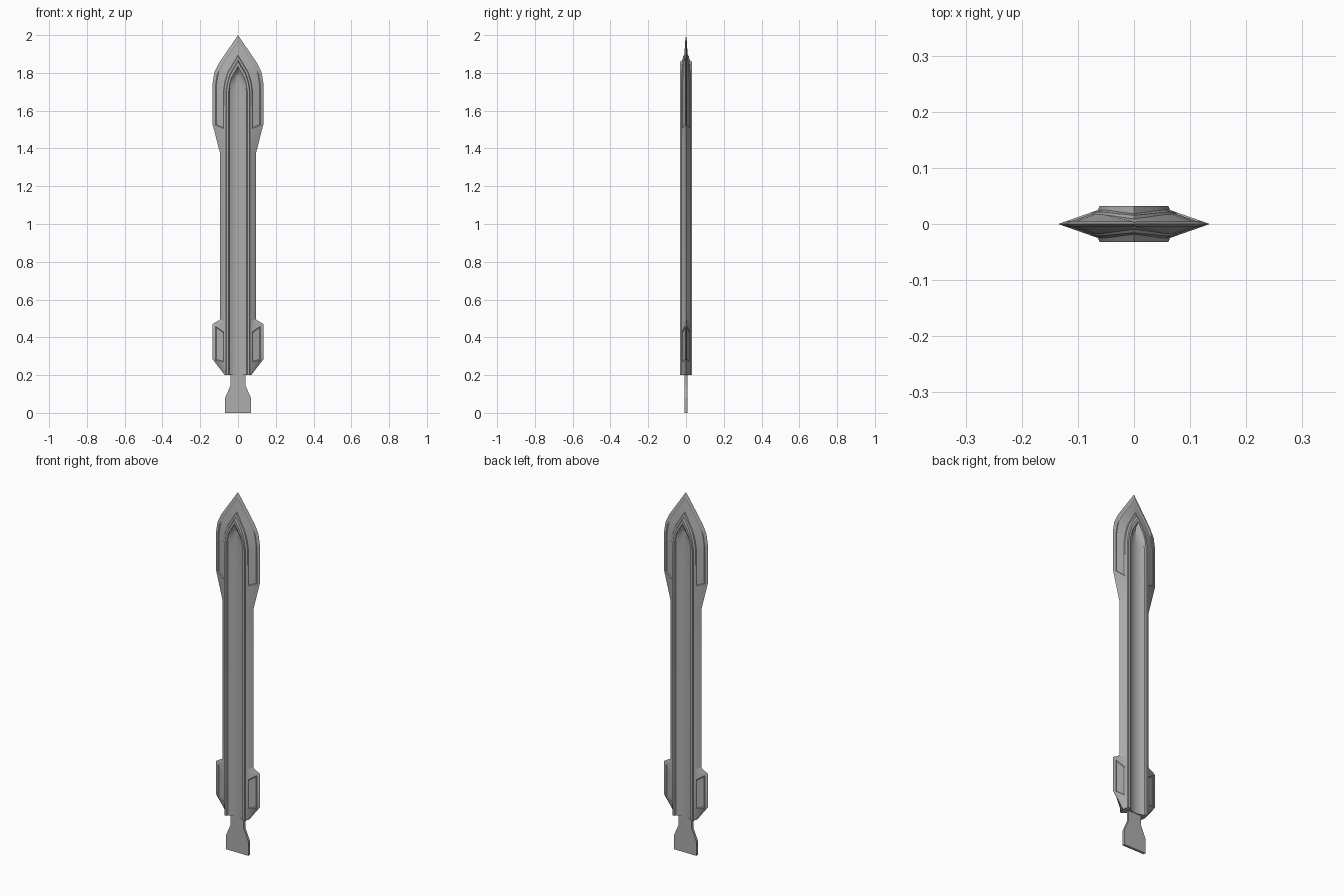
import bpy, bmesh, math

cube = bpy.data.objects.get("Cube")
if cube:
    bpy.data.objects.remove(cube, do_unlink=True)

steel = bpy.data.materials.new("grey steel")
steel.use_nodes = True
GREY = (0.42, 0.42, 0.42, 1)
steel.diffuse_color = GREY
bsdf = next(n for n in steel.node_tree.nodes if n.type == 'BSDF_PRINCIPLED')
bsdf.inputs["Base Color"].default_value = GREY


def make_object(name, bm):
    bmesh.ops.recalc_face_normals(bm, faces=bm.faces[:])
    mesh = bpy.data.meshes.new(name)
    bm.to_mesh(mesh)
    bm.free()
    obj = bpy.data.objects.new(name, mesh)
    bpy.context.collection.objects.link(obj)
    mesh.materials.append(steel)
    bpy.ops.object.select_all(action='DESELECT')
    obj.select_set(True)
    bpy.context.view_layer.objects.active = obj
    bpy.ops.object.shade_smooth_by_angle(angle=math.radians(20))
    return obj


# Blade stations: cutting edge x, z; rim foot x, z, y; arch amount
STATIONS = [
    (.070, .20, .064, .20, .025, 0),
    (.135, .285, .064, .265, .025, 0),
    (.135, .47, .064, .42, .025, 0),
    (.094, .495, .064, .48, .025, 0),
    (.094, 1.37, .064, 1.37, .025, 0),
    (.135, 1.53, .064, 1.50, .025, 0),
    (.135, 1.74, .064, 1.70, .025, 0),
    (.126, 1.80, .056, 1.75, .025, .25),
    (.102, 1.85, .043, 1.795, .024, .5),
    (0, 2.0, 0, 1.87, .018, 1),
]
BEVEL = (0, .22, .86, 1)          # columns from cutting edge to rim foot
# Rim and hollow fuller: x factor, y, z drop at the arch apex
RIM = [(.96, .032, .012), (.78, .032, .035), (.72, .024, .05),
       (.48, .0162, .057), (.24, .0116, .064), (0, .010, .07)]
PANEL_ROWS = (1, 5, 6, 7, 8)


def station_points(s):
    ex, ez, rx, rz, ry, arch = s
    pts = [(ex + (rx - ex) * t, ry * t, ez + (rz - ez) * t) for t in BEVEL]
    pts += [(rx * f, y, rz - drop * arch) for f, y, drop in RIM]
    return pts


# Blade: one quarter surface reflected to both sides and both faces
bm = bmesh.new()
cache = {}


def vert(x, y, z):
    key = (round(x, 5) + 0.0, round(y, 5) + 0.0, round(z, 5))
    if key not in cache:
        cache[key] = bm.verts.new(key)
    return cache[key]


panels = []
rows = [station_points(s) for s in STATIONS]
for sx in (1, -1):
    for sy in (1, -1):
        grid = [[vert(sx * x, sy * y, z) for x, y, z in r] for r in rows]
        for i in range(len(grid) - 1):
            for j in range(len(grid[0]) - 1):
                quad = [grid[i][j], grid[i][j + 1], grid[i + 1][j + 1], grid[i + 1][j]]
                face = bm.faces.new(quad if sx * sy > 0 else quad[::-1])
                if j == 1 and i in PANEL_ROWS:
                    panels.append(face)

# Close the bottom end
bmesh.ops.holes_fill(bm, edges=[e for e in bm.edges if e.is_boundary], sides=0)
bmesh.ops.recalc_face_normals(bm, faces=bm.faces[:])
# Shallow sunken panels on head and wings
bmesh.ops.inset_region(bm, faces=panels, thickness=.004, depth=-.003,
                       use_even_offset=True, use_boundary=True)
make_object("blade", bm)

# Tang: flat plate, flared at its foot
half = [(.068, 0), (.068, .08), (.040, .145), (.040, .24)]
outline = half + [(-x, z) for x, z in reversed(half)]
bm = bmesh.new()
plate = bm.faces.new([bm.verts.new((x, -.007, z)) for x, z in outline])
out = bmesh.ops.extrude_face_region(bm, geom=[plate])
bmesh.ops.translate(bm, vec=(0, .014, 0),
                    verts=[g for g in out["geom"] if isinstance(g, bmesh.types.BMVert)])
make_object("tang", bm)
